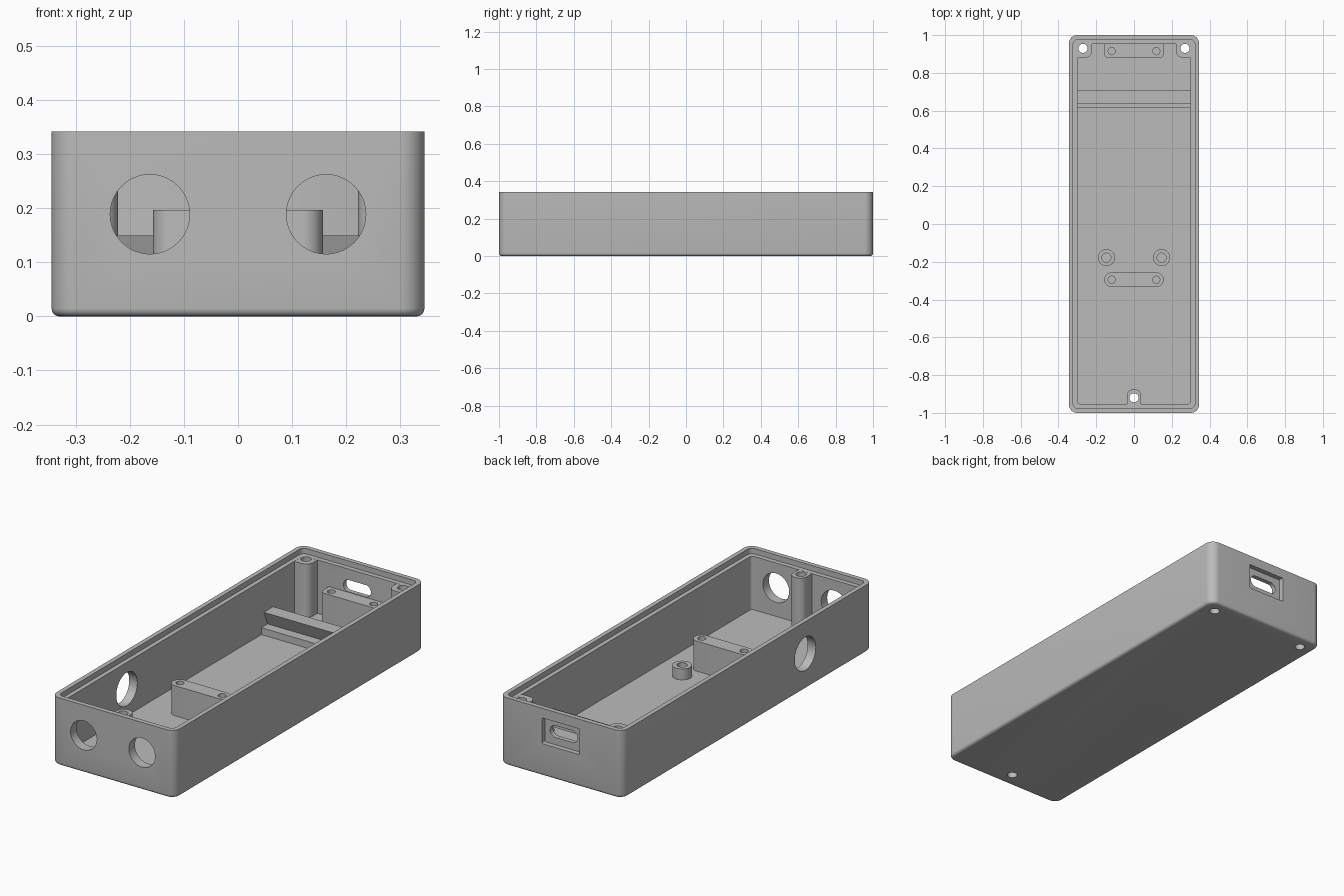
import bpy, bmesh, math

cube = bpy.data.objects.get("Cube")
if cube:
    bpy.data.objects.remove(cube, do_unlink=True)

grey = bpy.data.materials.new("matte grey")
grey.use_nodes = True
COLOUR = (0.5, 0.5, 0.5, 1)
grey.diffuse_color = COLOUR
grey.node_tree.nodes["Principled BSDF"].inputs["Base Color"].default_value = COLOUR


def rounded(a0, a1, b0, b1, r, seg=10):
    """Outline of a rounded rectangle."""
    pts = []
    corners = ((a1 - r, b1 - r), (a0 + r, b1 - r), (a0 + r, b0 + r), (a1 - r, b0 + r))
    for k, (ca, cb) in enumerate(corners):
        for i in range(seg + 1):
            t = (k + i / seg) * math.pi / 2
            pts.append((ca + r * math.cos(t), cb + r * math.sin(t)))
    return pts


def circle(a, b, r):
    return [(a + r * math.cos(i * math.tau / 40), b + r * math.sin(i * math.tau / 40))
            for i in range(40)]


def prism(name, outline, lo, hi, axis="z", bottom_bevel=0):
    """Extrude an outline along an axis between two levels."""
    place = {"z": lambda a, b, h: (a, b, h),
             "y": lambda a, b, h: (a, h, b),
             "x": lambda a, b, h: (h, a, b)}[axis]
    bm = bmesh.new()
    low = [bm.verts.new(place(a, b, lo)) for a, b in outline]
    high = [bm.verts.new(place(a, b, hi)) for a, b in outline]
    base = bm.faces.new(low)
    bm.faces.new(high)
    n = len(outline)
    for i in range(n):
        j = (i + 1) % n
        bm.faces.new((low[i], low[j], high[j], high[i]))
    if bottom_bevel:
        bmesh.ops.recalc_face_normals(bm, faces=bm.faces)
        bmesh.ops.bevel(bm, geom=list(base.edges), offset=bottom_bevel,
                        segments=4, profile=0.5, affect="EDGES")
    bmesh.ops.remove_doubles(bm, verts=bm.verts, dist=1e-5)
    bmesh.ops.recalc_face_normals(bm, faces=bm.faces)
    mesh = bpy.data.meshes.new(name)
    bm.to_mesh(mesh)
    bm.free()
    mesh.materials.append(grey)
    obj = bpy.data.objects.new(name, mesh)
    bpy.context.collection.objects.link(obj)
    return obj


def finish(obj, cutters=()):
    """Cut away the cutters, then smooth the rounded faces."""
    bpy.ops.object.select_all(action="DESELECT")
    obj.select_set(True)
    bpy.context.view_layer.objects.active = obj
    for cutter in cutters:
        mod = obj.modifiers.new("cut", "BOOLEAN")
        mod.operation = "DIFFERENCE"
        mod.solver = "EXACT"
        mod.object = cutter
        bpy.ops.object.modifier_apply(modifier=mod.name)
        bpy.data.objects.remove(cutter, do_unlink=True)
    bpy.ops.object.shade_smooth_by_angle(angle=math.radians(30))


FLOOR, LEDGE, TOP = 0.045, 0.315, 0.342
SCREW_R = 0.024
SCREWS = ((-0.27, 0.93), (0.27, 0.93), (0, -0.92))


def screw_cutter(x, y):
    return prism("screw_cutter", circle(x, y, SCREW_R), -0.1, 0.5)


# Open case: cavity, lid ledge, cable holes, port recess and slot, screw holes
shell = prism("case_shell", rounded(-0.345, 0.345, -1, 1, 0.045), 0, TOP, bottom_bevel=0.015)
cuts = [
    prism("cavity_cutter", rounded(-0.3, 0.3, -0.952, 0.952, 0.015), FLOOR, 0.5),
    prism("ledge_cutter", rounded(-0.322, 0.322, -0.976, 0.976, 0.025), LEDGE, 0.5),
    prism("side_hole_cutter", circle(-0.46, 0.18, 0.084), -0.4, -0.25, "x"),
    prism("port_recess_cutter", rounded(-0.105, 0.105, 0.163, 0.293, 0.006), 0.975, 1.1, "y"),
    prism("port_slot_cutter", rounded(-0.077, 0.077, 0.2, 0.26, 0.0299), 0.9, 1.1, "y"),
]
for side in (-1, 1):
    cuts.append(prism("front_hole_cutter", circle(side * 0.163, 0.189, 0.0735), -1.1, -0.9, "y"))
cuts += [screw_cutter(x, y) for x, y in SCREWS]
finish(shell, cuts)

# Lid screw posts, set into the walls
POST_Z = (FLOOR - 0.005, LEDGE - 0.0005)
for side, label in ((-1, "right"), (1, "left")):
    a0, a1 = sorted((side * 0.222, side * 0.335))
    post = prism("rear_post_" + label, rounded(a0, a1, 0.88, 0.985, 0.038), *POST_Z)
    finish(post, [screw_cutter(side * 0.27, 0.93)])
post = prism("front_post", rounded(-0.038, 0.038, -0.99, -0.875, 0.034), *POST_Z)
finish(post, [screw_cutter(0, -0.92)])

# Board standoffs, each with two blind holes
STANDOFF_TOP = 0.197
for name, y0, y1, r, hole_y in (("middle_standoff", -0.333, -0.257, 0.037, -0.295),
                                ("rear_standoff", 0.88, 0.973, 0.02, 0.915)):
    block = prism(name, rounded(-0.157, 0.157, y0, y1, r), FLOOR - 0.005, STANDOFF_TOP)
    finish(block, [prism("pilot_cutter", circle(side * 0.118, hole_y, 0.019), 0.08, 0.3)
                   for side in (-1, 1)])

# Round bosses
for side, label in ((-1, "right"), (1, "left")):
    boss = prism("boss_" + label, circle(side * 0.146, -0.178, 0.045), FLOOR - 0.005, 0.1)
    finish(boss, [prism("boss_cutter", circle(side * 0.146, -0.178, 0.024), FLOOR, 0.2)])

# Cross ridge with an undercut notch along its front
profile = [(0.615, FLOOR - 0.005), (0.615, 0.08), (0.665, 0.08),
           (0.635, 0.15), (0.71, 0.15), (0.71, FLOOR - 0.005)]
finish(prism("cross_ridge", profile, -0.305, 0.305, "x"))
